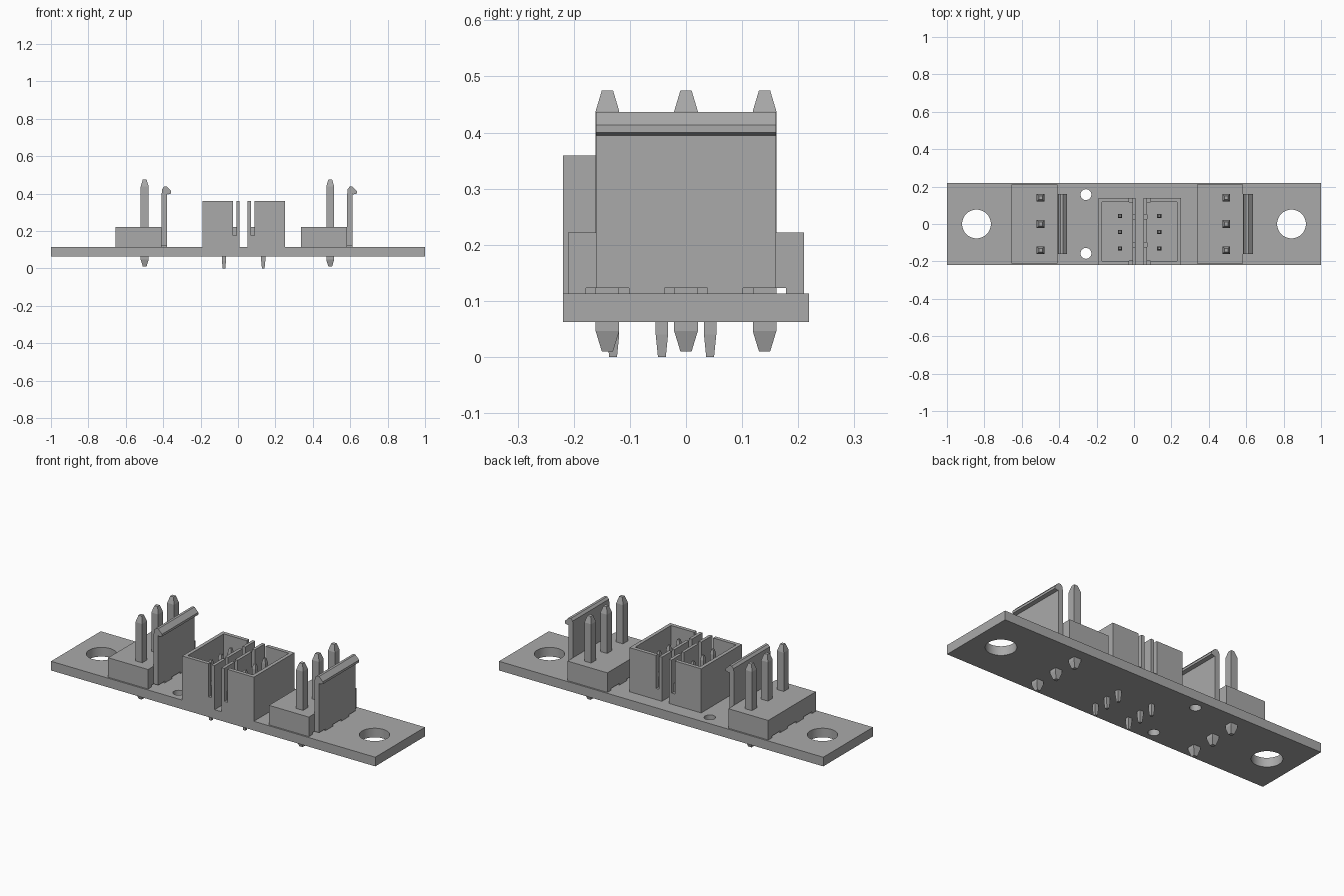
import bpy, bmesh
from mathutils import Vector

if "Cube" in bpy.data.objects:
    bpy.data.objects.remove(bpy.data.objects["Cube"])

GREY = (0.4, 0.4, 0.4, 1)
grey = bpy.data.materials.new("plain grey")
grey.use_nodes = True
grey.diffuse_color = GREY
grey.node_tree.nodes["Principled BSDF"].inputs["Base Color"].default_value = GREY


def finish(name, bm):
    bmesh.ops.recalc_face_normals(bm, faces=bm.faces)
    mesh = bpy.data.meshes.new(name)
    bm.to_mesh(mesh)
    bm.free()
    obj = bpy.data.objects.new(name, mesh)
    mesh.materials.append(grey)
    bpy.context.collection.objects.link(obj)
    return obj


def prism(name, points, lo, hi):
    """Extrude a closed outline given as 3D points from lo to hi."""
    bm = bmesh.new()
    face = bm.faces.new([bm.verts.new(Vector(p) + Vector(lo)) for p in points])
    ext = bmesh.ops.extrude_face_region(bm, geom=[face], use_keep_orig=True)
    moved = [v for v in ext["geom"] if isinstance(v, bmesh.types.BMVert)]
    bmesh.ops.translate(bm, verts=moved, vec=Vector(hi) - Vector(lo))
    return finish(name, bm)


def box(name, x, y, z):
    outline = [(x[0], y[0], 0), (x[1], y[0], 0), (x[1], y[1], 0), (x[0], y[1], 0)]
    return prism(name, outline, (0, 0, z[0]), (0, 0, z[1]))


def cylinder(name, x, y, radius, z):
    bm = bmesh.new()
    bmesh.ops.create_cone(bm, cap_ends=True, segments=48, radius1=radius,
                          radius2=radius, depth=z[1] - z[0])
    bmesh.ops.translate(bm, verts=bm.verts, vec=(x, y, sum(z) / 2))
    return finish(name, bm)


def cut(obj, cutters):
    for cutter in cutters:
        mod = obj.modifiers.new("cut", "BOOLEAN")
        mod.operation, mod.solver, mod.object = "DIFFERENCE", "EXACT", cutter
        bpy.context.view_layer.objects.active = obj
        bpy.ops.object.modifier_apply(modifier=mod.name)
        bpy.data.objects.remove(cutter)


def pin(name, x, y, sections):
    """Square pin lofted through (height, half width) sections."""
    bm = bmesh.new()
    rings = [[bm.verts.new((x + a * w, y + b * w, z))
              for a, b in ((-1, -1), (1, -1), (1, 1), (-1, 1))] for z, w in sections]
    bm.faces.new(rings[0])
    bm.faces.new(rings[-1])
    for low, high in zip(rings, rings[1:]):
        for i in range(4):
            j = (i + 1) % 4
            bm.faces.new((low[i], low[j], high[j], high[i]))
    return finish(name, bm)


BOTTOM, TOP = 0.062, 0.113

# Circuit board with mounting holes and two small locating holes
board = box("board", (-1, 1), (-0.219, 0.219), (BOTTOM, TOP))
holes = [(-0.842, 0, 0.077), (0.842, 0, 0.077), (-0.257, 0.157, 0.029), (-0.257, -0.157, 0.029)]
cut(board, [cylinder("hole_cutter", x, y, r, (0, 0.2)) for x, y, r in holes])
bpy.ops.object.select_all(action="DESELECT")
board.select_set(True)
bpy.context.view_layer.objects.active = board
bpy.ops.object.shade_smooth_by_angle()


def notched_outline(half, top):
    """Side outline with three shallow notches along the bottom edge."""
    pts = [(0, half, top), (0, -half, top)]
    if half > 0.18:
        pts.append((0, -half, TOP))
    for y in (-0.14, 0, 0.14):
        a, b = max(y - 0.038, -half), min(y + 0.038, half)
        if a > -half:
            pts.append((0, a, TOP))
        pts += [(0, a, TOP + 0.01), (0, b, TOP + 0.01)]
        if b < half:
            pts.append((0, b, TOP))
    if half > 0.18:
        pts.append((0, half, TOP))
    return pts


# Two large three-pin headers, each with a locking plate
for side, cx in (("right", -0.499), ("left", 0.493)):
    prism(f"{side}_header_base", notched_outline(0.21, 0.222),
          (cx - 0.155, 0, 0), (cx + 0.091, 0, 0))
    prism(f"{side}_lock_plate", notched_outline(0.16, 0.4),
          (cx + 0.091, 0, 0), (cx + 0.119, 0, 0))
    hook = [(0.091, 0.4), (0.119, 0.4), (0.122, 0.395), (0.142, 0.4), (0.142, 0.413),
            (0.119, 0.437), (0.105, 0.437), (0.094, 0.425)]
    prism(f"{side}_lock_hook", [(cx + x, 0, z) for x, z in hook], (0, -0.16, 0), (0, 0.16, 0))
    for n, y in enumerate((-0.14, 0, 0.14)):
        pin(f"{side}_header_pin_{n + 1}", cx, y,
            [(0.01, 0.01), (0.046, 0.021), (0.438, 0.021), (0.475, 0.01)])

# Two small open housings, mirrored about the gap between them
MID, RIM, FLOOR, SLOT = 0.03, 0.359, 0.222, 0.175
for side, s in (("right", -1), ("left", 1)):
    def span(a, b):
        return tuple(sorted((MID + s * a, MID + s * b)))

    housing = box(f"{side}_housing", span(0.021, 0.221), (-0.219, 0.139), (TOP, RIM))
    cutters = [box("cavity_cutter", span(0.038, 0.201), (-0.198, 0.118), (FLOOR, 0.5))]
    # Corner slots in front and back walls
    for y in ((-0.3, -0.197), (0.117, 0.3)):
        cutters.append(box("slot_cutter", span(0.039, 0.058), y, (SLOT, 0.5)))
    # Slots in the inner wall
    for y in (0.04, -0.112):
        cutters.append(box("slot_cutter", span(0, 0.039), (y - 0.012, y + 0.012), (SLOT, 0.5)))
    cut(housing, cutters)
    for n, y in enumerate((-0.13, -0.043, 0.043)):
        pin(f"{side}_housing_pin_{n + 1}", MID + s * 0.105, y,
            [(0, 0.007), (0.04, 0.011), (0.31, 0.011), (0.335, 0.006)])
